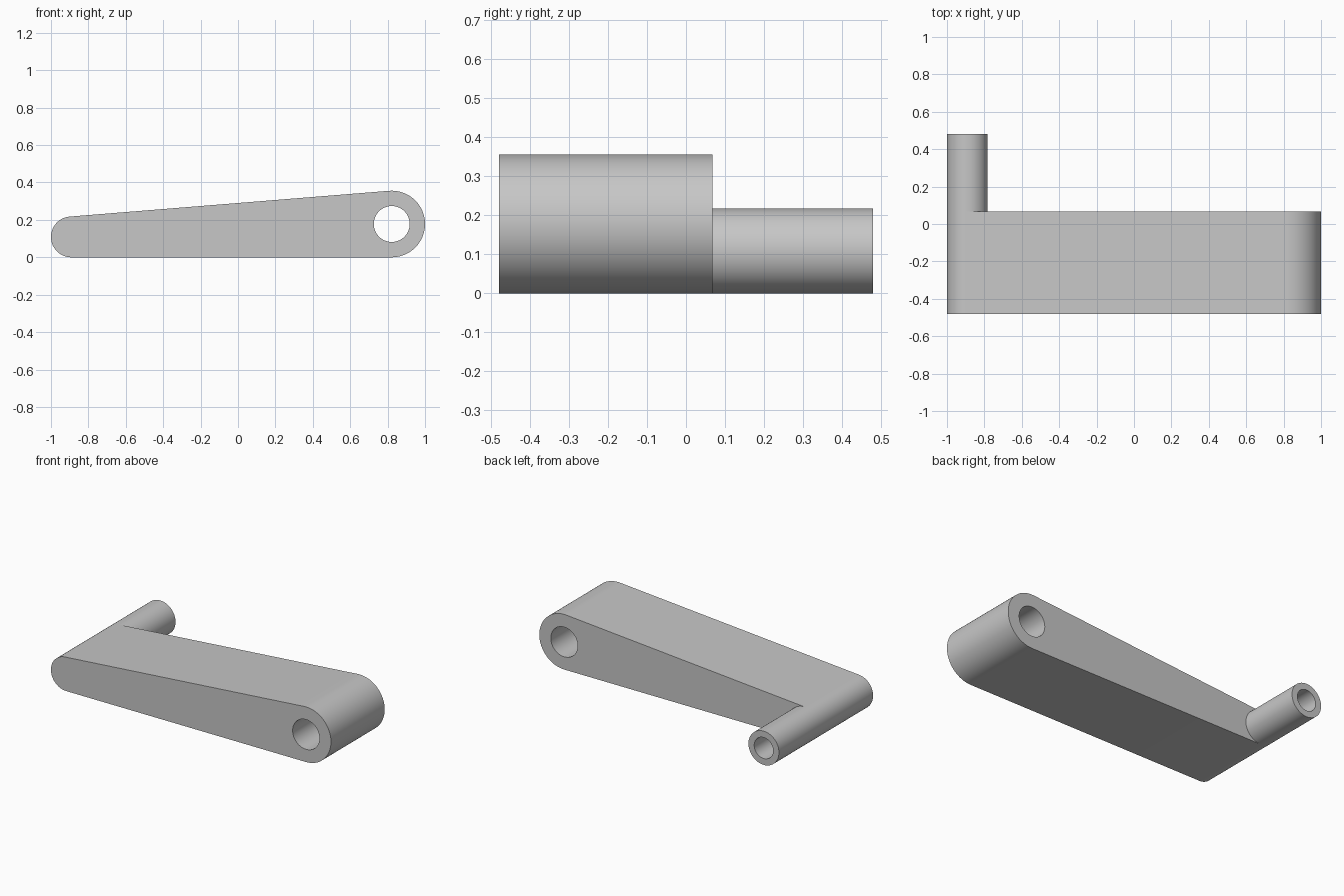
import bpy
import bmesh
from math import atan2, cos, sin, pi
from mathutils import Matrix

cube = bpy.data.objects.get("Cube")
if cube:
    bpy.data.objects.remove(cube, do_unlink=True)

grey = bpy.data.materials.new("plain grey")
grey.use_nodes = True
grey.diffuse_color = (0.57, 0.57, 0.57, 1)
grey.node_tree.nodes["Principled BSDF"].inputs["Base Color"].default_value = grey.diffuse_color

# Centres and radii of the two rounded ends
BIG_R, SMALL_R = 0.178, 0.109
BIG_X, SMALL_X = 1 - BIG_R, -1 + SMALL_R
BACK, ARM_BACK = 0.48, 0.068


def arc(x, z, r, start, end, steps):
    return [(x + r * cos(start + (end - start) * i / steps),
             z + r * sin(start + (end - start) * i / steps)) for i in range(steps + 1)]


def circle(x, z, r, steps=64):
    return arc(x, z, r, 0, 2 * pi, steps)[:-1]


def extruded(name, loops, y0, y1):
    """Extrude an outline with holes, drawn in x and z, from y0 to y1."""
    curve = bpy.data.curves.new(name, "CURVE")
    curve.dimensions = "2D"
    curve.fill_mode = "BOTH"
    curve.extrude = (y1 - y0) / 2
    for loop in loops:
        spline = curve.splines.new("POLY")
        spline.points.add(len(loop) - 1)
        for point, (x, z) in zip(spline.points, loop):
            point.co = (x, z, 0, 1)
        spline.use_cyclic_u = True
    obj = bpy.data.objects.new(name, curve)
    bpy.context.collection.objects.link(obj)
    bpy.ops.object.select_all(action="DESELECT")
    obj.select_set(True)
    bpy.context.view_layer.objects.active = obj
    bpy.ops.object.convert(target="MESH")
    obj = bpy.context.object
    obj.name = name

    # Weld caps to walls and stand the profile upright
    bm = bmesh.new()
    bm.from_mesh(obj.data)
    bmesh.ops.remove_doubles(bm, verts=bm.verts, dist=0.0001)
    bm.transform(Matrix.Translation((0, (y0 + y1) / 2, 0)) @ Matrix.Rotation(pi / 2, 4, "X"))
    bmesh.ops.recalc_face_normals(bm, faces=bm.faces)
    bm.to_mesh(obj.data)
    bm.free()
    obj.data.materials.clear()
    obj.data.materials.append(grey)
    bpy.ops.object.shade_smooth_by_angle(angle=pi / 6)
    return obj


# Tapered arm: flat base, sloping top tangent to both ends, bored at the big end
top = pi / 2 + 2 * atan2(BIG_R - SMALL_R, BIG_X - SMALL_X)
outline = (arc(BIG_X, BIG_R, BIG_R, -pi / 2, top, 40)
           + arc(SMALL_X, SMALL_R, SMALL_R, top, 1.5 * pi, 40))
extruded("arm", [outline, circle(BIG_X, BIG_R, 0.096)], -BACK, ARM_BACK)

# Hollow handle post, closed off by the arm
extruded("handle_post", [circle(SMALL_X, SMALL_R, SMALL_R), circle(SMALL_X, SMALL_R, 0.068)],
         ARM_BACK, BACK)
